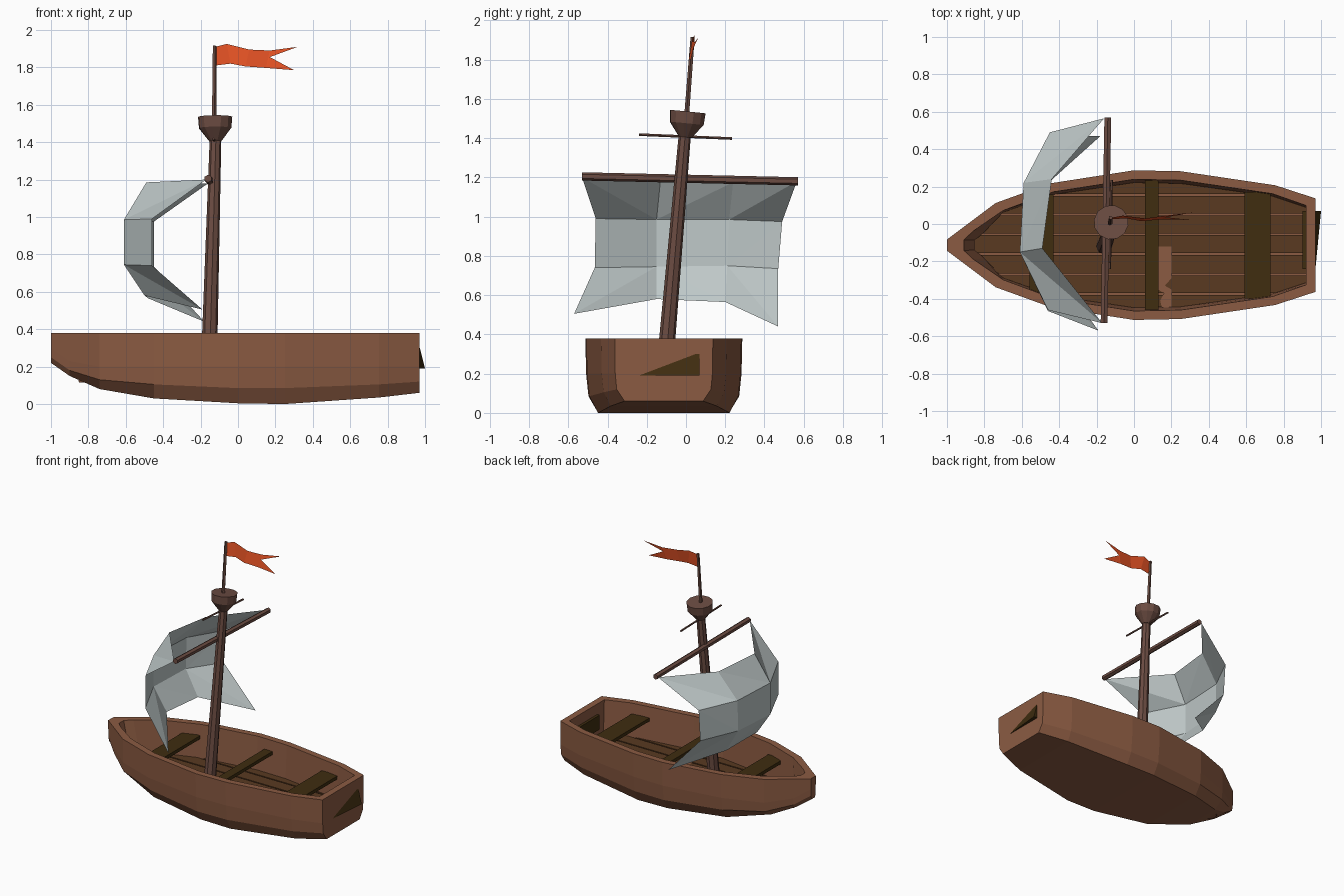
import bpy, bmesh, math
from mathutils import Vector

if "Cube" in bpy.data.objects:
    bpy.data.objects.remove(bpy.data.objects["Cube"])

def mat(name, col):
    m = bpy.data.materials.new(name)
    m.diffuse_color = (*col, 1)
    m.use_nodes = True
    m.node_tree.nodes["Principled BSDF"].inputs["Base Color"].default_value = m.diffuse_color
    return m

HULL = mat("hull wood", (0.26, 0.105, 0.055))
FLOOR = mat("floor wood", (0.10, 0.042, 0.015))
SEAT = mat("dark seat wood", (0.05, 0.026, 0.005))
MAST = mat("mast wood", (0.15, 0.073, 0.055))
SAIL = mat("sail cloth", (0.52, 0.58, 0.58))
FLAG = mat("red flag", (0.78, 0.085, 0.018))
CY = -0.113  # hull centre line

def add(name, bm, material, normals=True):
    if normals:
        bmesh.ops.recalc_face_normals(bm, faces=bm.faces)
    me = bpy.data.meshes.new(name)
    bm.to_mesh(me)
    bm.free()
    me.materials.append(material)
    ob = bpy.data.objects.new(name, me)
    bpy.context.collection.objects.link(ob)
    return ob

def box(name, x0, x1, y0, y1, z0, z1, material, shear=None):
    bm = bmesh.new()
    bmesh.ops.create_cube(bm, size=1)
    for v in bm.verts:
        v.co = ((x0 + x1) / 2 + v.co.x * (x1 - x0), (y0 + y1) / 2 + v.co.y * (y1 - y0),
                (z0 + z1) / 2 + v.co.z * (z1 - z0))
        if shear:
            v.co.x = shear(v.co)
    return add(name, bm, material)

def pole(name, stops, sides, material):
    """Tube through (point, radius) stops along one straight axis."""
    a, b = Vector(stops[0][0]), Vector(stops[-1][0])
    q = (b - a).to_track_quat('Z', 'Y')
    bm = bmesh.new()
    rings = []
    for p, r in stops:
        ring = []
        for i in range(sides):
            t = 2 * math.pi * (i + 0.5) / sides
            ring.append(bm.verts.new(Vector(p) + q @ Vector((r * math.cos(t), r * math.sin(t), 0))))
        rings.append(ring)
    for r0, r1 in zip(rings, rings[1:]):
        for i in range(sides):
            j = (i + 1) % sides
            bm.faces.new((r0[i], r0[j], r1[j], r1[i]))
    bm.faces.new(rings[0])
    bm.faces.new(rings[-1])
    return add(name, bm, material)

# Hull: x, top half width, chine z, bottom half width, bottom z, inner x, inner half width
STATIONS = [
    (-1.00, 0.030, 0.25, 0.020, 0.22, -0.91, 0.028),
    (-0.90, 0.105, 0.18, 0.060, 0.15, -0.86, 0.075),
    (-0.74, 0.225, 0.13, 0.140, 0.08, -0.70, 0.185),
    (-0.45, 0.330, 0.105, 0.265, 0.03, -0.43, 0.285),
    (0.00, 0.400, 0.085, 0.335, 0.004, 0.00, 0.352),
    (0.25, 0.395, 0.085, 0.335, 0.0, 0.25, 0.347),
    (0.755, 0.320, 0.105, 0.270, 0.035, 0.74, 0.275),
    (0.97, 0.250, 0.12, 0.200, 0.06, 0.92, 0.212),
]
TOP, FLOOR_Z = 0.38, 0.115
floor_outline = []
bm = bmesh.new()
loops = []
for x, w, zc, wb, zb, xi, wi in STATIONS:
    xf = xi + 0.06 if xi < -0.8 else xi
    wf = wi * 0.95
    floor_outline.append((xf, wf))
    half = [(x, wb, zb), (x, w * 0.96, zc), (x, w * 0.99, max(0.2, zc + 0.05)), (x, w, TOP),
            (xi, wi, TOP), (xf, wf, FLOOR_Z)]
    full = half + [(a, -b, c) for a, b, c in reversed(half)]
    loops.append([bm.verts.new((a, CY + b, c)) for a, b, c in full])
n = len(loops[0])
for l0, l1 in zip(loops, loops[1:]):
    for i in range(n):
        j = (i + 1) % n
        bm.faces.new((l0[i], l0[j], l1[j], l1[i]))
for l in (loops[0], loops[-1]):  # outer end, rim and inner wall at bow and stern
    bm.faces.new(l[0:4] + l[8:12])
    bm.faces.new((l[3], l[4], l[7], l[8]))
    bm.faces.new((l[4], l[5], l[6], l[7]))
add("hull", bm, HULL)

# Floor planks: floor outline cut into strips
edges = [-0.5, -0.375, -0.27, -0.16, -0.055, 0.05, 0.155, 0.27]
for k, (y0, y1) in enumerate(zip(edges, edges[1:])):
    bm = bmesh.new()
    ring = [(x, CY + w) for x, w in floor_outline] + [(x, CY - w) for x, w in reversed(floor_outline)]
    bm.faces.new([bm.verts.new((x, y, FLOOR_Z + 0.015)) for x, y in ring])
    for y, d in ((y0 + 0.005, -1), (y1 - 0.005, 1)):
        bmesh.ops.bisect_plane(bm, geom=bm.verts[:] + bm.edges[:] + bm.faces[:],
                               plane_co=(0, y, 0), plane_no=(0, d, 0), clear_outer=True)
    ext = bmesh.ops.extrude_face_region(bm, geom=bm.faces[:])
    for v in ext["geom"]:
        if isinstance(v, bmesh.types.BMVert):
            v.co.z -= 0.012
    add(f"floor_plank_{k + 1}", bm, FLOOR)

# Ragged pale patch where the floor is broken
bm = bmesh.new()
patch = [(.13, -.12), (.13, -.35), (.16, -.37), (.14, -.41), (.15, -.45), (.2, -.45),
         (.2, -.35), (.165, -.33), (.2, -.29), (.2, -.12)]
bm.faces.new([bm.verts.new((x, y, FLOOR_Z + 0.019)) for x, y in patch])
add("broken_floor_patch", bm, HULL, False)

# Seats
for name, x0, x1, w in (("front_seat", -0.56, -0.43, 0.27), ("middle_seat", 0.06, 0.13, 0.35),
                        ("rear_seat", 0.59, 0.73, 0.285)):
    box(name, x0, x1, CY - w, CY + w, 0.275, 0.30, SEAT)

# Crooked board poking through the stern
box("stern_board", 0, 1, -0.24, 0.07, 0.19, 0.30, SEAT,
    lambda c: 0.90 if c.x < 0.5 else 0.97 + 0.03 * (c.y + 0.24) / 0.31 - 0.028 * (c.z - 0.19) / 0.11)

# Leaning mast, lookout, top pole and yards
pole("mast", [((-0.158, -0.118, FLOOR_Z), 0.044), ((-0.12, -0.005, 1.43), 0.031)], 8, MAST)
pole("lookout", [((-0.121, -0.004, 1.405), 0.033), ((-0.122, 0.004, 1.475), 0.088),
                 ((-0.122, 0.009, 1.535), 0.093)], 12, MAST)
pole("top_pole", [((-0.128, 0.004, 1.52), 0.013), ((-0.125, 0.034, 1.915), 0.011)], 5, MAST)
pole("yard", [((-0.16, -0.53, 1.205), 0.021), ((-0.14, 0.57, 1.18), 0.021)], 6, MAST)
pole("small_yard", [((-0.13, -0.24, 1.418), 0.007), ((-0.12, 0.235, 1.398), 0.007)], 5, MAST)

# Billowing sail: 4 x 4 grid, rows from top to bottom
ROWS = [
    [(-.17, -.53, 1.20), (-.49, -.13, 1.185), (-.44, .24, 1.175), (-.16, .565, 1.18)],
    [(-.46, -.46, .99), (-.61, -.15, .985), (-.59, .22, .985), (-.45, .49, .975)],
    [(-.46, -.465, .74), (-.61, -.15, .745), (-.59, .21, .75), (-.45, .47, .735)],
    [(-.19, -.57, .505), (-.50, -.15, .58), (-.48, .20, .565), (-.18, .47, .44)],
]
bm = bmesh.new()
g = [[bm.verts.new(p) for p in row] for row in ROWS]
for r in range(3):
    for c in range(3):
        a, b, d, e = g[r][c], g[r][c + 1], g[r + 1][c + 1], g[r + 1][c]
        if (c == 0) == (r < 2):
            bm.faces.new((a, e, d))
            bm.faces.new((a, d, b))
        else:
            bm.faces.new((a, e, b))
            bm.faces.new((e, d, b))
add("sail", bm, SAIL)

# Swallow-tailed flag
top = [(-.12, .034, 1.91), (-.06, .045, 1.925), (.06, .03, 1.895), (.17, .045, 1.89), (.32, .062, 1.91)]
low = [(-.12, .026, 1.81), (-.04, .03, 1.82), (.04, .015, 1.805), (.15, .025, 1.797), (.30, .022, 1.785)]
bm = bmesh.new()
t = [bm.verts.new(p) for p in top]
l = [bm.verts.new(p) for p in low]
notch = bm.verts.new((.17, .036, 1.855))
for i in range(3):
    bm.faces.new((l[i], l[i + 1], t[i + 1], t[i]))
bm.faces.new((l[3], notch, t[3]))
bm.faces.new((t[3], notch, t[4]))
bm.faces.new((l[3], l[4], notch))
add("flag", bm, FLAG)
